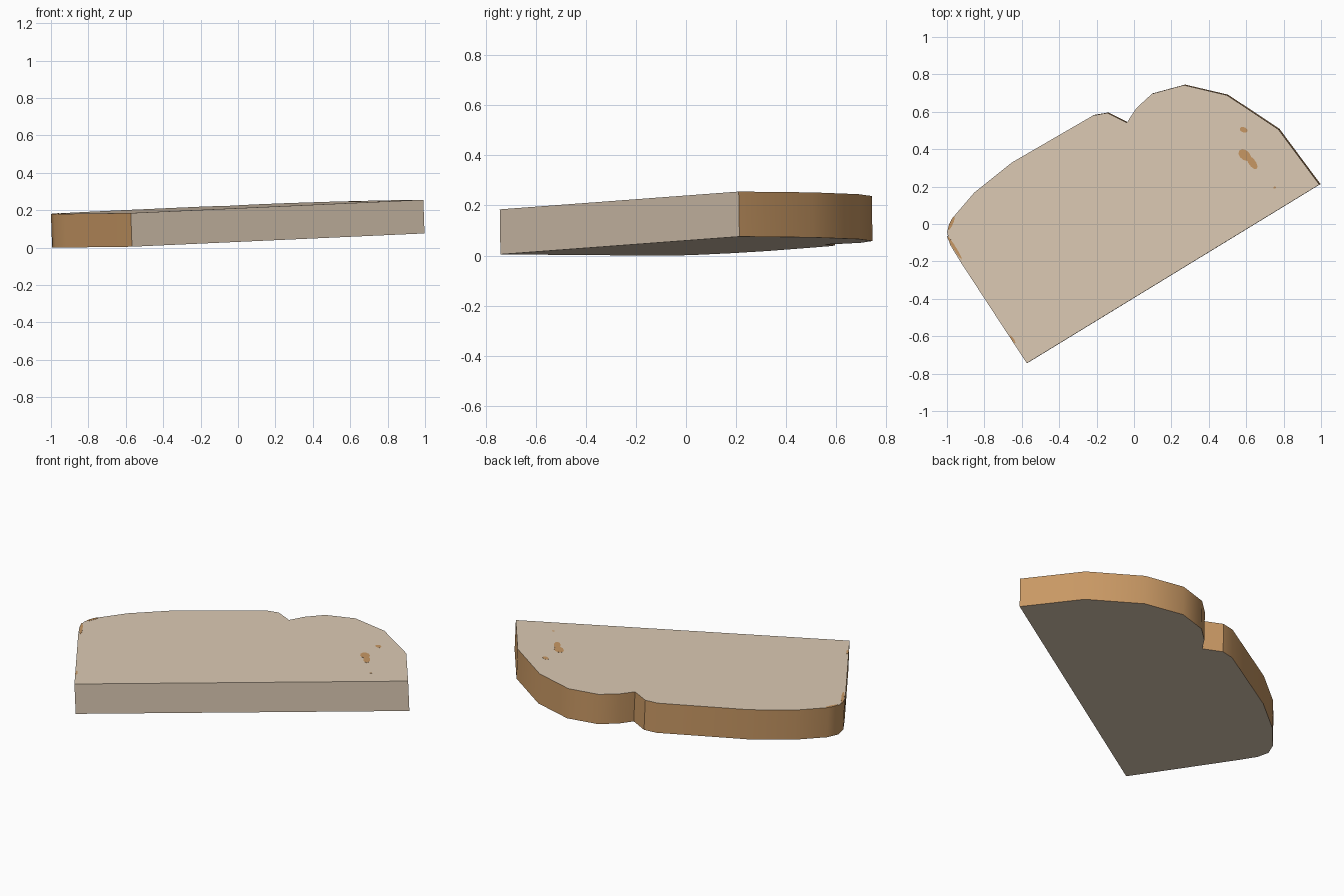
import bpy, bmesh, math
from mathutils import Vector

if "Cube" in bpy.data.objects:
    bpy.data.objects.remove(bpy.data.objects["Cube"])

# slab lies on a slightly tilted plane z = A*x + B*y + C
A, B, C, T = 0.036, 0.0155, 0.0366, 0.18
NORMAL = Vector((-A, -B, 1)).normalized()


def lift(x, y, h):
    """Point at height h above the slab's mid plane."""
    return Vector((x, y, A * x + B * y + C + T / 2)) + NORMAL * h


def material(name, rgb):
    m = bpy.data.materials.new(name)
    m.diffuse_color = (*rgb, 1)
    m.use_nodes = True
    m.node_tree.nodes["Principled BSDF"].inputs["Base Color"].default_value = m.diffuse_color
    return m


crumb = material("crumb", (0.716, 0.591, 0.456))
crust = material("crust", (0.578, 0.314, 0.127))


def slab(name, outline, low, high, mats, cut_edge=None):
    """Extrude an outline along the tilted normal; sides use the last material."""
    bm = bmesh.new()
    lo = [bm.verts.new(lift(x, y, low)) for x, y in outline]
    hi = [bm.verts.new(lift(x, y, high)) for x, y in outline]
    bm.faces.new(lo[::-1])
    bm.faces.new(hi)
    for i in range(len(lo)):
        j = (i + 1) % len(lo)
        f = bm.faces.new((lo[i], lo[j], hi[j], hi[i]))
        f.material_index = 0 if i == cut_edge else len(mats) - 1
    bmesh.ops.recalc_face_normals(bm, faces=bm.faces[:])
    me = bpy.data.meshes.new(name)
    bm.to_mesh(me)
    bm.free()
    for m in mats:
        me.materials.append(m)
    ob = bpy.data.objects.new(name, me)
    bpy.context.collection.objects.link(ob)
    return ob


# bread slice: first edge is the straight cut, the rest is crust
outline = [(-0.57, -0.743), (0.994, 0.212), (0.775, 0.507), (0.50, 0.69),
           (0.27, 0.744), (0.10, 0.698), (0.015, 0.62), (-0.035, 0.543),
           (-0.14, 0.595), (-0.215, 0.582), (-0.65, 0.33), (-0.85, 0.17),
           (-0.97, 0.03), (-0.997, -0.04), (-0.98, -0.11), (-0.925, -0.20)]
bread = slab("bread_slice", outline, -T / 2, T / 2, [crumb, crust], cut_edge=0)
bpy.context.view_layer.objects.active = bread
bread.select_set(True)
bpy.ops.object.shade_smooth_by_angle(angle=math.radians(35))


# crust-coloured flecks on the top face
def fleck(name, x, y, rx, ry, turn):
    c, s = math.cos(math.radians(turn)), math.sin(math.radians(turn))
    pts = []
    for i in range(10):
        a = math.tau * i / 10
        u, v = rx * math.cos(a), ry * math.sin(a)
        pts.append((x + u * c - v * s, y + u * s + v * c))
    slab(name, pts, T / 2 - 0.001, T / 2 + 0.001, [crust])


flecks = [(0.59, 0.505, 0.022, 0.014, -20), (0.595, 0.37, 0.038, 0.026, -40),
          (0.635, 0.33, 0.042, 0.019, -55), (0.755, 0.196, 0.007, 0.006, 0),
          (-0.957, -0.125, 0.075, 0.008, -58), (-0.973, 0.005, 0.04, 0.009, 66),
          (-0.645, -0.615, 0.025, 0.006, -57)]
for n, spec in enumerate(flecks):
    fleck(f"crust_fleck_{n + 1}", *spec)
